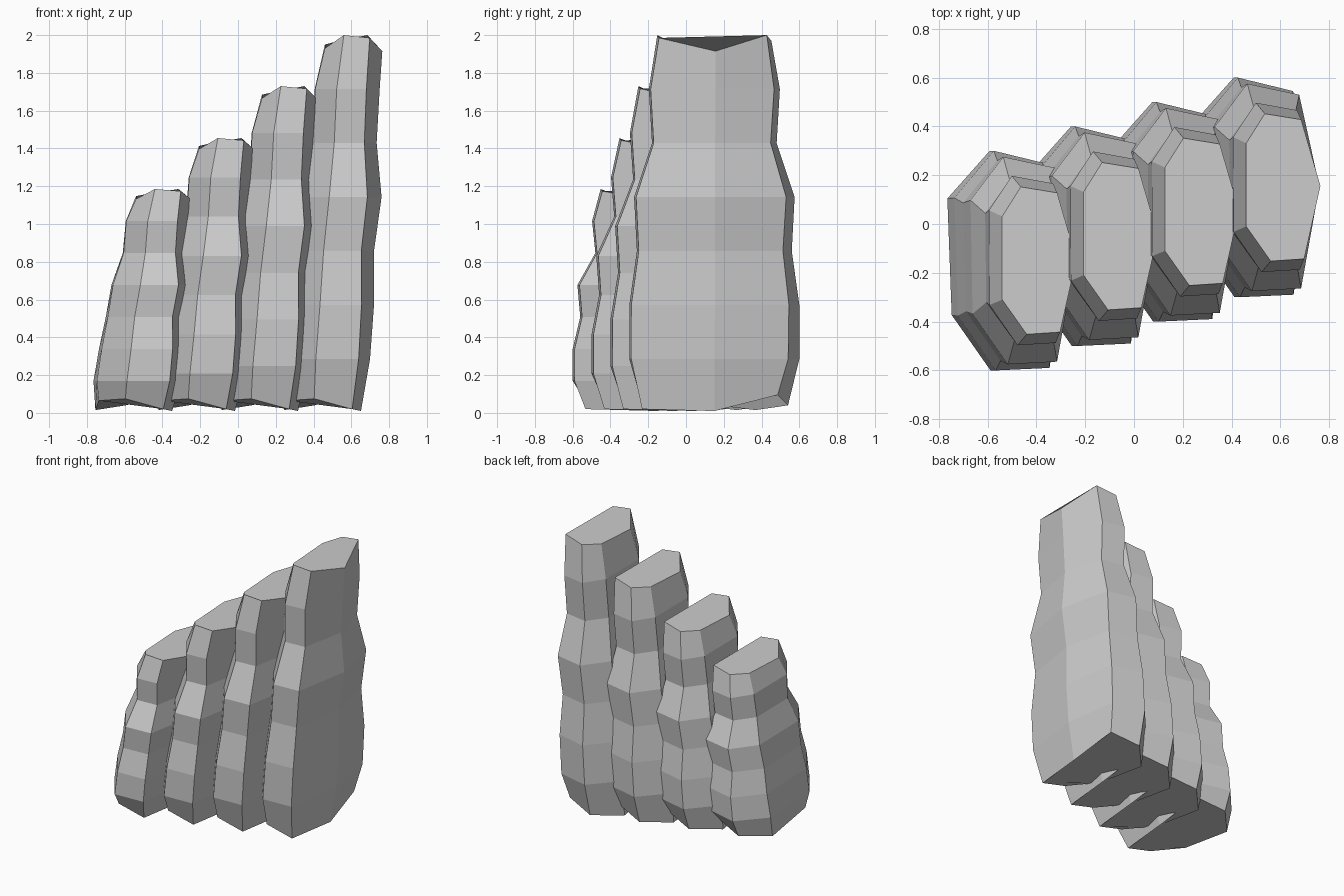
import bpy, bmesh

if "Cube" in bpy.data.objects:
    bpy.data.objects.remove(bpy.data.objects["Cube"])

# Seven-sided cross-section at the foot and at the crown, for unit half-widths
FOOT = [(-1, .56), (-.91, -.49), (-.22, -1), (.77, -.98), (1, 0), (.79, .86), (-.21, 1)]
CROWN = [(-1, .6), (-1, -.53), (-.34, -1), (.56, -.97), (1, .02), (.48, .92), (-.5, 1)]
# Ring profile from bottom to top: centre x (lean), half-width x, half-depth y
RINGS = [(-.052, .203, .39), (-.033, .232, .45), (-.008, .228, .45), (.01, .21, .41),
         (.045, .215, .425), (.062, .172, .33), (.078, .172, .347), (.112, .152, .302)]
# Uneven heights of the broken ends
FOOT_Z = [.015, .065, .075, .02, .01, .095, .04]
CROWN_Z = [-.05, -.07, 0, -.015, -.085, 0, -.03]


def column(name, cx, cy, height):
    bm = bmesh.new()
    rings = []
    last = len(RINGS) - 1
    for i, (lean, hx, hy) in enumerate(RINGS):
        t = i / last
        ring = []
        for k, ((ax, ay), (bx, by)) in enumerate(zip(FOOT, CROWN)):
            z = height * t
            if i == 0:
                z = FOOT_Z[k]
            elif i == last:
                z += CROWN_Z[k] * (0.4 + 0.3 * height)
            x = cx + lean + hx * (ax + (bx - ax) * t)
            y = cy + hy * (ay + (by - ay) * t)
            ring.append(bm.verts.new((x, y, z)))
        rings.append(ring)
    # Sides
    n = len(FOOT)
    for a, b in zip(rings, rings[1:]):
        for k in range(n):
            m = (k + 1) % n
            bm.faces.new((a[k], a[m], b[m], b[k]))
    # End caps
    bm.faces.new(rings[0][::-1])
    bm.faces.new(rings[-1])
    bmesh.ops.recalc_face_normals(bm, faces=bm.faces)
    mesh = bpy.data.meshes.new(name)
    bm.to_mesh(mesh)
    bm.free()
    obj = bpy.data.objects.new(name, mesh)
    bpy.context.collection.objects.link(obj)


# Row of four stone columns stepping up to the right and back
for i, height in enumerate((1.185, 1.455, 1.73, 2.0)):
    s = -1 + 2 * i / 3
    column(f"stone_column_{i + 1}", .5 * s, .15 * s, height)
